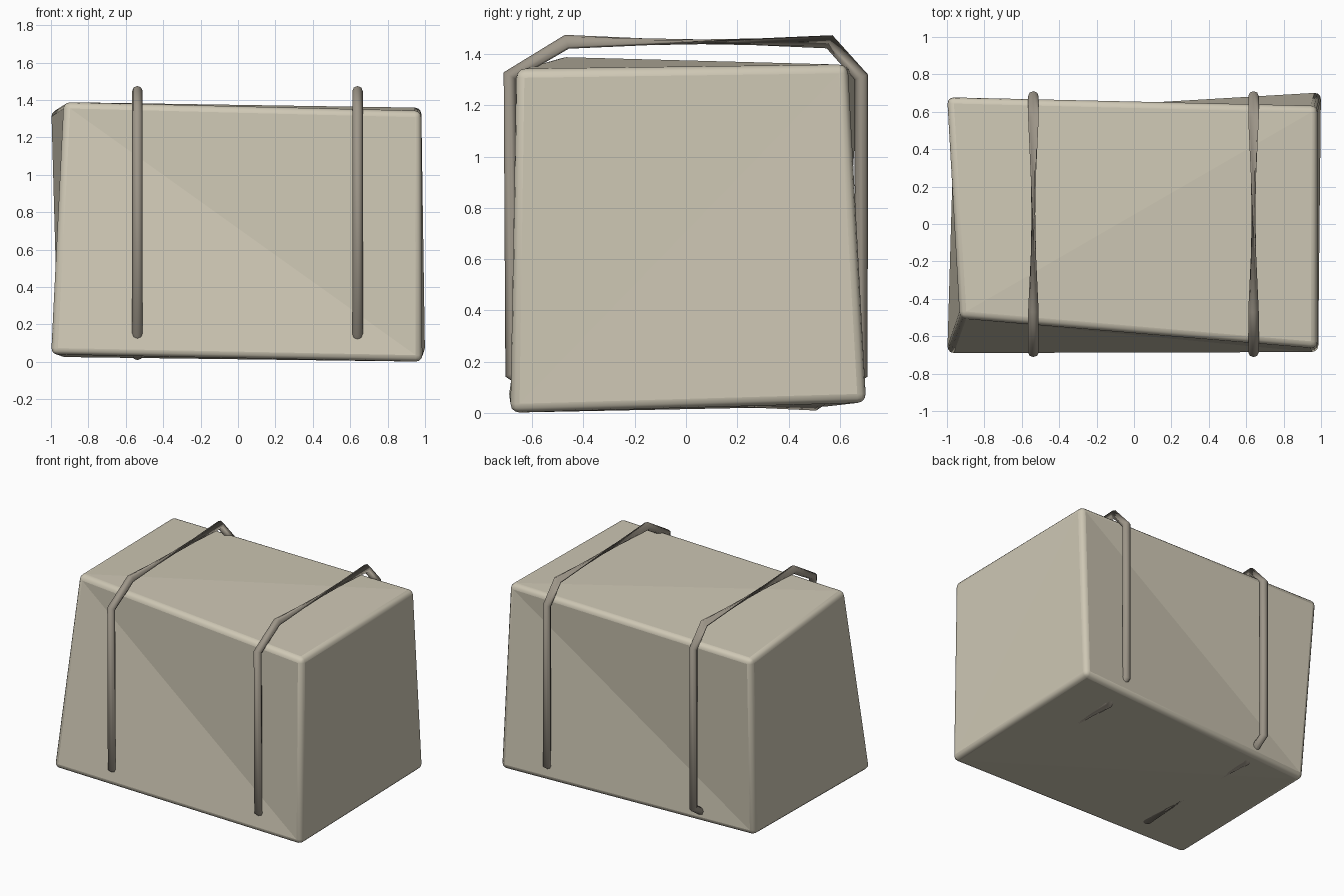
import bpy, bmesh
from math import cos, sin, pi
from mathutils import Vector

default = bpy.data.objects.get("Cube")
if default:
    bpy.data.objects.remove(default, do_unlink=True)


def material(name, rgb):
    mat = bpy.data.materials.new(name)
    mat.use_nodes = True
    mat.diffuse_color = (*rgb, 1)
    mat.node_tree.nodes["Principled BSDF"].inputs["Base Color"].default_value = (*rgb, 1)
    return mat


def add_object(name, bm, mat):
    bmesh.ops.recalc_face_normals(bm, faces=bm.faces)
    mesh = bpy.data.meshes.new(name)
    bm.to_mesh(mesh)
    bm.free()
    mesh.materials.append(mat)
    obj = bpy.data.objects.new(name, mesh)
    bpy.context.collection.objects.link(obj)
    return obj


# Crooked bundle: corners keyed by (x side, y side, z side)
corners = {
    (-1, -1, -1): (-1.0, -0.695, 0.04), (1, -1, -1): (0.985, -0.685, 0.0),
    (-1, 1, -1): (-0.96, 0.585, 0.025), (1, 1, -1): (1.0, 0.705, 0.04),
    (-1, -1, 1): (-0.93, -0.5, 1.39), (1, -1, 1): (0.98, -0.665, 1.342),
    (-1, 1, 1): (-1.0, 0.68, 1.345), (1, 1, 1): (0.98, 0.63, 1.36),
}


def build_bundle(mat):
    bm = bmesh.new()
    bmesh.ops.create_cube(bm, size=2)
    for v in bm.verts:
        v.co = corners[tuple(round(c) for c in v.co)]
    bmesh.ops.bevel(bm, geom=bm.edges[:], offset=0.035, segments=3,
                    profile=0.5, affect='EDGES')
    # Fold each large side along the diagonal joining its alternate corners
    folds = [Vector(p) for k, p in corners.items() if k[0] * k[1] * k[2] > 0]
    sides = [f for f in bm.faces if f.calc_area() > 0.5]
    for f in bm.faces:
        f.smooth = f not in sides
    for f in sides:
        a, b = sorted(f.verts, key=lambda v: min((v.co - p).length for p in folds))[:2]
        bmesh.utils.face_split(f, a, b)
    return add_object("bundle", bm, mat)


# Tie cord: closed loop whose cross-section turns over along the top and bottom
cord_path = [(-0.68, 0.155), (-0.687, 1.315), (-0.465, 1.448),
             (0.56, 1.448), (0.684, 1.31), (0.684, 0.155),
             (0.5, 0.036), (-0.5, 0.036)]


def build_cord(name, x, mat, radius=0.028, sides=8):
    bm = bmesh.new()
    points = [Vector((x, y, z)) for y, z in cord_path]
    rings = []
    for i, p in enumerate(points):
        before = (p - points[i - 1]).normalized()
        after = (points[(i + 1) % len(points)] - p).normalized()
        across = Vector((1, 0, 0))
        normal = across.cross((before + after).normalized())
        turn = radius if p.y < 0 else -radius
        rings.append([bm.verts.new(p + turn * (cos(t) * across + sin(t) * normal))
                      for t in (2 * pi * k / sides for k in range(sides))])
    for i, ring in enumerate(rings):
        last = rings[i - 1]
        for k in range(sides):
            m = (k + 1) % sides
            bm.faces.new((last[k], last[m], ring[m], ring[k])).smooth = True
    for e in bm.edges:
        e.smooth = e.calc_face_angle(0) < 0.9
    return add_object(name, bm, mat)


canvas = material("pale canvas", (0.62, 0.575, 0.46))
rope = material("grey brown cord", (0.34, 0.305, 0.25))

build_bundle(canvas)
build_cord("right_cord", -0.538, rope)
build_cord("left_cord", 0.639, rope)
